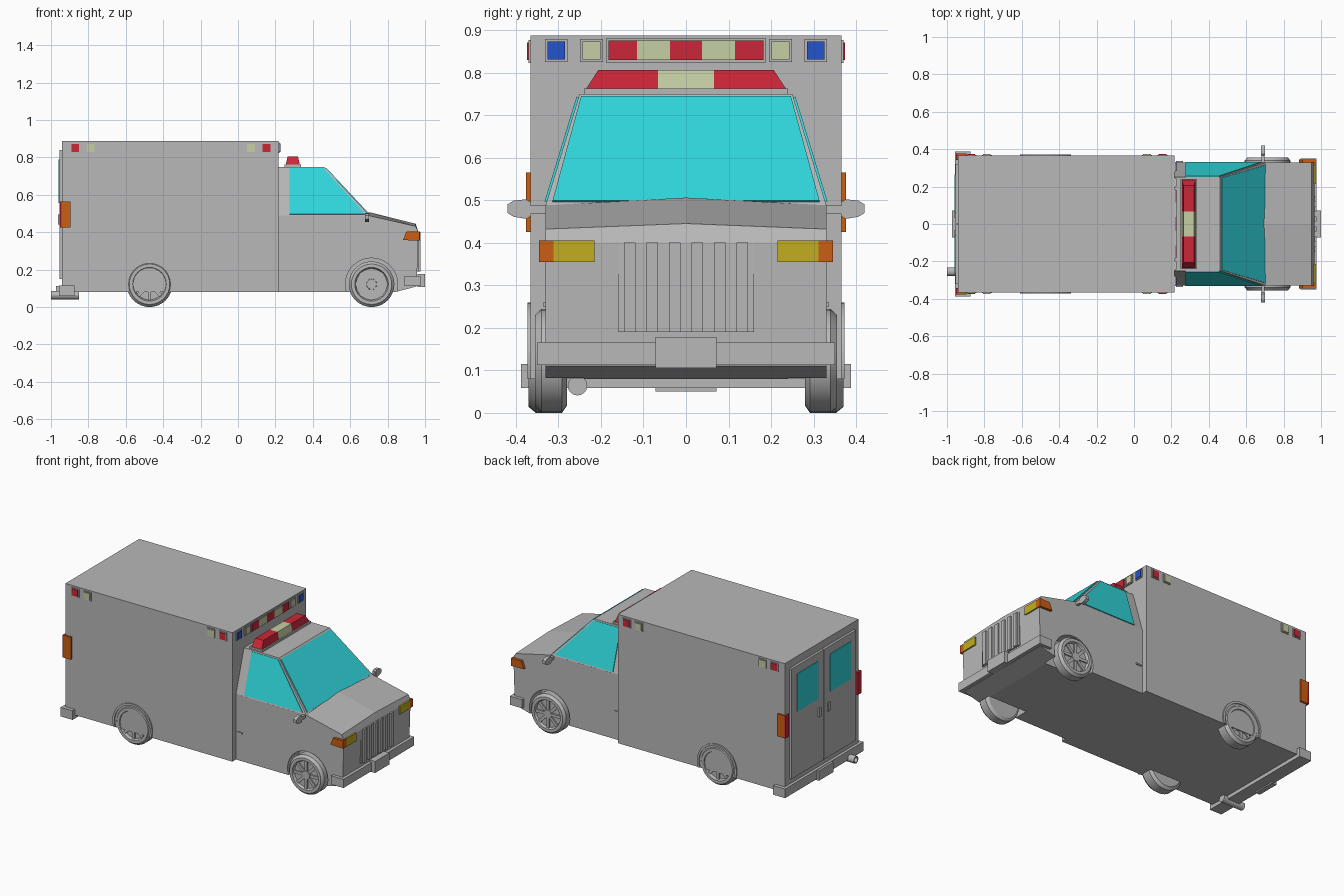
import bpy, bmesh
from math import sin, cos, pi, radians
from mathutils import Vector

if "Cube" in bpy.data.objects:
    bpy.data.objects.remove(bpy.data.objects["Cube"], do_unlink=True)


def material(name, rgb):
    m = bpy.data.materials.new(name)
    m.use_nodes = True
    m.diffuse_color = (*rgb, 1)
    m.node_tree.nodes["Principled BSDF"].inputs["Base Color"].default_value = (*rgb, 1)
    return m


GREY = material("body grey", (.48, .48, .48))
GLASS = material("cyan glass", (.03, .68, .72))
RED = material("red lens", (.6, .02, .04))
PALE = material("pale lens", (.56, .62, .37))
BLUE = material("blue lens", (.017, .09, .62))
YELLOW = material("yellow lens", (.54, .43, .013))
ORANGE = material("orange lens", (.6, .11, .006))


def finish(name, bm, mat):
    bmesh.ops.recalc_face_normals(bm, faces=bm.faces)
    me = bpy.data.meshes.new(name)
    bm.to_mesh(me)
    bm.free()
    me.materials.append(mat)
    ob = bpy.data.objects.new(name, me)
    bpy.context.collection.objects.link(ob)
    return ob


def loft(name, rings, mat=GREY):
    """Skin matching closed rings and cap both ends."""
    bm = bmesh.new()
    rows = [[bm.verts.new(p) for p in ring] for ring in rings]
    n = len(rows[0])
    for a, b in zip(rows, rows[1:]):
        for i in range(n):
            j = (i + 1) % n
            bm.faces.new((a[i], a[j], b[j], b[i]))
    bm.faces.new(rows[0])
    bm.faces.new(rows[-1])
    return finish(name, bm, mat)


def block(name, x, y, z, mat=GREY):
    ring = lambda h: [(x[0], y[0], h), (x[1], y[0], h), (x[1], y[1], h), (x[0], y[1], h)]
    return loft(name, [ring(z[0]), ring(z[1])], mat)


def side_prism(name, pts, y, mat=GREY):
    return loft(name, [[(px, h, pz) for px, pz in pts] for h in y], mat)


def plate(name, pts, out, mat, thick=.005):
    """Thin panel lying on a slanted face, raised toward direction out."""
    pts = [Vector(p) for p in pts]
    n = (pts[1] - pts[0]).cross(pts[2] - pts[0]).normalized()
    if n.dot(Vector(out)) < 0:
        n = -n
    return loft(name, [[p - n * .002 for p in pts], [p + n * thick for p in pts]], mat)


def span(s, a, b):
    """Mirror a y range to side s."""
    return tuple(sorted((s * a, s * b)))


def around(c, h):
    return (c - h, c + h)


# Rear patient compartment
block("rear_box", (-.94, .217), (-.365, .365), (.08, .887))

# Lower cab with a slightly peaked hood
def cab_ring(y, hood_back, hood_front):
    pts = [(.2, .08), (.84, .08), (.955, .11), (.965, .4), (.95, hood_front),
           (.705, hood_back), (.2, .49)]
    return [(px, y, pz) for px, pz in pts]


cab = loft("cab_body", [cab_ring(-.33, .488, .432), cab_ring(0, .506, .445),
                        cab_ring(.33, .488, .432)])

# Upper cab
loft("cab_roof", [[(.2, -b, z), (f, -b, z), (f, b, z), (.2, b, z)]
                  for z, f, b in ((.488, .705, .33), (.75, .46, .25))])


def edge(z):
    """Windscreen corner x and y at a height."""
    t = (z - .488) / .262
    return .705 - .245 * t, .33 - .08 * t


(xb, yb), (xt, yt) = edge(.496), edge(.742)
plate("windscreen", [(xb, -yb + .014, .496), (xb, yb - .014, .496),
                     (xt, yt - .006, .742), (xt, -yt + .006, .742)], (1, 0, 1), GLASS)
for s, side in ((1, "left"), (-1, "right")):
    plate(side + "_side_window", [(.275, s * yb, .496), (xb - .018, s * yb, .496),
                                  (xt - .012, s * yt, .742), (.275, s * yt, .742)],
          (0, s, 0), GLASS)

# Front wheel wells
FRONT, REAR, AXLE = .714, -.473, .122


def circle(cx, r, a0=0, a1=2 * pi, n=32):
    return [(cx + r * cos(a0 + (a1 - a0) * i / n), AXLE + r * sin(a0 + (a1 - a0) * i / n))
            for i in range(n + (a1 - a0 < 6))]


for s in (1, -1):
    cutter = side_prism("well_cutter", circle(FRONT, .14), span(s, .24, .4))
    cutter.hide_render = True
    mod = cab.modifiers.new("well", "BOOLEAN")
    mod.operation, mod.solver, mod.object = "DIFFERENCE", "EXACT", cutter
    bpy.context.view_layer.objects.active = cab
    bpy.ops.object.modifier_apply(modifier=mod.name)
    bpy.data.objects.remove(cutter, do_unlink=True)


# Wheels: turned tyre and rim with spokes
def wheel(name, cx, s, inner, width):
    prof = [(.105, 0), (.122, .15), (.122, .8), (.108, 1), (.09, 1), (.083, .8),
            (.03, .8), (.026, .93)]
    ob = loft(name, [[(px, s * (inner + d * width), pz) for px, pz in circle(cx, r)]
                     for r, d in prof])
    bpy.ops.object.select_all(action="DESELECT")
    ob.select_set(True)
    bpy.context.view_layer.objects.active = ob
    bpy.ops.object.shade_smooth_by_angle(angle=radians(30))
    for k in range(8):
        a = k * pi / 4
        u, v = Vector((cos(a), sin(a))), Vector((-sin(a), cos(a))) * .009
        c = Vector((cx, AXLE))
        pts = [c + u * .024 - v, c + u * .085 - v, c + u * .085 + v, c + u * .024 + v]
        side_prism(name + "_spoke", pts, span(s, inner + width * .75, inner + width * .9))


for s, side in ((1, "left"), (-1, "right")):
    wheel(side + "_front_wheel", FRONT, s, .28, .075)
    wheel(side + "_rear_wheel", REAR, s, .285, .085)
    a0, a1 = radians(-18), radians(198)
    arch = circle(REAR, .137, a0, a1) + circle(REAR, .124, a0, a1)[::-1]
    side_prism(side + "_rear_arch", arch, span(s, .36, .372))

    # Mirrors and door handles
    block(side + "_mirror_arm", (.682, .698), span(s, .32, .375), (.468, .488))
    head = [(.365, .463), (.375, .456), (.405, .461), (.42, .47), (.42, .49),
            (.405, .499), (.375, .502), (.365, .495)]
    loft(side + "_mirror", [[(x, s * y, z) for y, z in head] for x in (.678, .7)])
    block(side + "_door_handle", (.225, .262), span(s, .325, .336), (.25, .26))

    # Headlamps and wrap-around indicators
    block(side + "_headlamp", (.95, .972), span(s, .215, .312), (.355, .405), YELLOW)
    side_prism(side + "_indicator", [(.882, .358), (.97, .355), (.97, .405), (.9, .403)],
               span(s, .312, .346), ORANGE)

    # Rear corner lamps
    block(side + "_rear_marker", (-.945, -.895), span(s, .355, .376), (.425, .565), ORANGE)
    block(side + "_tail_lamp", (-.953, -.938), span(s, .342, .376), (.425, .565), RED)

    # Rear doors, windows and handles
    block(side + "_rear_door", (-.955, -.935), span(s, .002, .32), (.15, .84))
    block(side + "_rear_window", (-.959, -.95), span(s, .06, .265), (.555, .79), GLASS)
    block(side + "_rear_handle", (-.963, -.95), span(s, .035, .055), (.44, .495))

    # Side warning lamps in frames
    for cx, mat in ((-.87, RED), (-.787, PALE), (.07, PALE), (.153, RED)):
        block(side + "_lamp_frame", around(cx, .027), span(s, .36, .37), around(.85, .027))
        block(side + "_lamp", around(cx, .021), span(s, .36, .374), around(.85, .021), mat)

    # Front warning lamps in frames
    for cy, mat in ((.305, BLUE), (.222, PALE)):
        block(side + "_front_lamp_frame", (.21, .223), around(s * cy, .027), around(.852, .027))
        block(side + "_front_lamp", (.21, .227), around(s * cy, .021), around(.852, .021), mat)

# Central warning strip
block("strip_frame", (.21, .223), (-.188, .188), around(.852, .028))
cuts = (-.182, -.115, -.038, .038, .115, .182)
for i, pair in enumerate(zip(cuts, cuts[1:])):
    block("strip_lamp", (.21, .227), pair, around(.852, .023), PALE if i % 2 else RED)

# Roof light bar: base, two tapered red ends, pale middle
block("light_bar_base", (.248, .338), (-.24, .24), (.745, .762))
def bar_ring(y, top):
    return [(.256, y, .762), (.33, y, .762), (.321, top, .806), (.265, top, .806)]


for s in (1, -1):
    loft("light_bar_end", [bar_ring(s * .066, s * .066), bar_ring(s * .235, s * .206)], RED)
loft("light_bar_middle", [bar_ring(-.066, -.066), bar_ring(.066, .066)], PALE)

# Grille with upright bars
block("grille_back", (.945, .966), (-.16, .16), (.19, .4))
for i in range(6):
    block("grille_bar", (.95, .976), around(-.1325 + i * .053, .0135), (.19, .4))

# Bumpers, plates and exhaust
block("front_bumper", (.89, .976), (-.35, .35), (.112, .166))
block("front_plate", (.96, 1), (-.072, .072), (.106, .178))
block("rear_bumper", (-.958, -.875), (-.388, .388), (.058, .115))
block("rear_plate", (-.972, -.94), (-.072, .072), (.05, .112))
pipe = loft("exhaust_pipe", [[(x, -.255 + r * cos(k * pi / 8), .064 + r * sin(k * pi / 8))
                              for k in range(16)]
                             for x, r in ((-.85, .023), (-1, .023), (-1, .017), (-.97, .017))])
